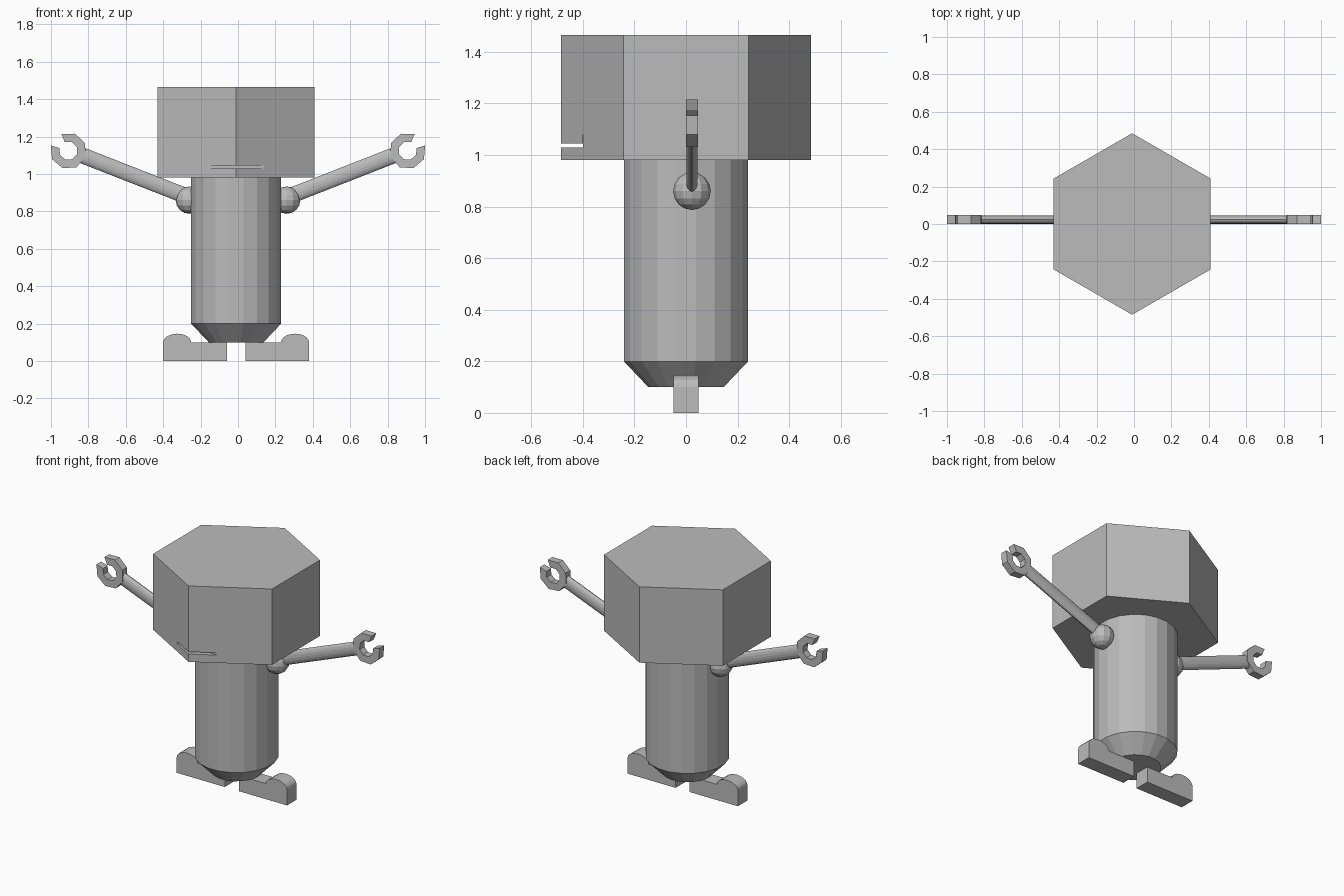
import bpy, bmesh, math
from mathutils import Matrix, Vector

cube = bpy.data.objects.get("Cube")
if cube:
    bpy.data.objects.remove(cube)

grey = bpy.data.materials.new("plain grey")
grey.use_nodes = True
colour = (0.5, 0.5, 0.5, 1)
grey.diffuse_color = colour
grey.node_tree.nodes["Principled BSDF"].inputs["Base Color"].default_value = colour

CX = -0.01       # centre line of the body
ARM_Y = 0.023    # centre plane of the arms


def finish(name, bm):
    bmesh.ops.recalc_face_normals(bm, faces=bm.faces)
    mesh = bpy.data.meshes.new(name)
    bm.to_mesh(mesh)
    bm.free()
    mesh.materials.append(grey)
    obj = bpy.data.objects.new(name, mesh)
    bpy.context.collection.objects.link(obj)
    return obj


def prism(bm, outline, y0, y1):
    """Extrude an x-z outline along y."""
    face = bm.faces.new([bm.verts.new((x, y0, z)) for x, z in outline])
    ext = bmesh.ops.extrude_face_region(bm, geom=[face])["geom"]
    verts = [v for v in ext if isinstance(v, bmesh.types.BMVert)]
    bmesh.ops.translate(bm, verts=verts, vec=(0, y1 - y0, 0))


def cone(bm, sides, r1, r2, z0, z1, turn):
    place = Matrix.Translation((CX, 0, (z0 + z1) / 2)) @ Matrix.Rotation(turn, 4, 'Z')
    bmesh.ops.create_cone(bm, cap_ends=True, segments=sides, radius1=r1,
                          radius2=r2, depth=z1 - z0, matrix=place)


# Hexagonal head, with a point at the front
bm = bmesh.new()
prism_r = 0.485
cone(bm, 6, prism_r, prism_r, 0.98, 1.465, 0)
if max(v.co.y for v in bm.verts) < 0.48:
    bmesh.ops.rotate(bm, verts=bm.verts, cent=(CX, 0, 0),
                     matrix=Matrix.Rotation(math.pi / 6, 3, 'Z'))
head = finish("head", bm)

# Mouth: a thin U-shaped slot carved into the front edge
bm = bmesh.new()
w, t, low, high = 0.155, 0.01, 1.03, 1.08
u = [(-w, low), (w, low), (w, high), (w - t, high), (w - t, low + 0.014),
     (t - w, low + 0.014), (t - w, high), (-w, high)]
prism(bm, [(CX + x, z) for x, z in u], -0.6, -0.4)
cutter = finish("mouth_cutter", bm)
cutter.hide_render = True
cutter.hide_viewport = True
cut = head.modifiers.new("mouth", 'BOOLEAN')
cut.operation = 'DIFFERENCE'
cut.solver = 'EXACT'
cut.object = cutter

# Body and tapered base
bm = bmesh.new()
cone(bm, 20, 0.244, 0.244, 0.2, 0.98, math.pi / 20)
finish("body", bm)
bm = bmesh.new()
cone(bm, 20, 0.148, 0.244, 0.1, 0.2, math.pi / 20)
finish("body_base", bm)

for side, s in (("left", 1), ("right", -1)):
    # Foot with a rounded toe
    bm = bmesh.new()
    toe = [(0.315 + 0.075 * math.cos(a), 0.1 + 0.046 * math.sin(a))
           for a in (math.pi * i / 10 for i in range(11))]
    outline = [(0.05, 0), (0.39, 0)] + toe + [(0.05, 0.1)]
    prism(bm, [(CX + s * x, z) for x, z in outline], -0.048, 0.048)
    finish(side + "_foot", bm)

    # Shoulder ball
    bm = bmesh.new()
    bmesh.ops.create_uvsphere(bm, u_segments=12, v_segments=8, radius=0.073,
                              matrix=Matrix.Translation((s * 0.26, ARM_Y, 0.86)))
    finish(side + "_shoulder", bm)

    # Arm: flattened tube from shoulder to claw
    bm = bmesh.new()
    a, b = Vector((s * 0.26, ARM_Y, 0.875)), Vector((s * 0.835, ARM_Y, 1.1))
    d = (b - a).normalized()
    y = Vector((0, 1, 0))
    turn = Matrix((d.cross(y), y, -d)).transposed().to_4x4()
    bmesh.ops.create_cone(
        bm, cap_ends=True, segments=16, radius1=1, radius2=1, depth=(b - a).length,
        matrix=Matrix.Translation((a + b) / 2) @ turn @ Matrix.Diagonal((0.042, 0.022, 1, 1)))
    finish(side + "_arm", bm)

    # Open claw
    bm = bmesh.new()
    angles = [math.radians(67.5 + 44.2 * i) for i in range(8)]
    ring = [(0.098, t) for t in angles] + [(0.05, t) for t in reversed(angles)]
    prism(bm, [(s * (0.907 + r * math.cos(t)), 1.124 + r * math.sin(t))
               for r, t in ring], 0, 0.047)
    finish(side + "_claw", bm)
